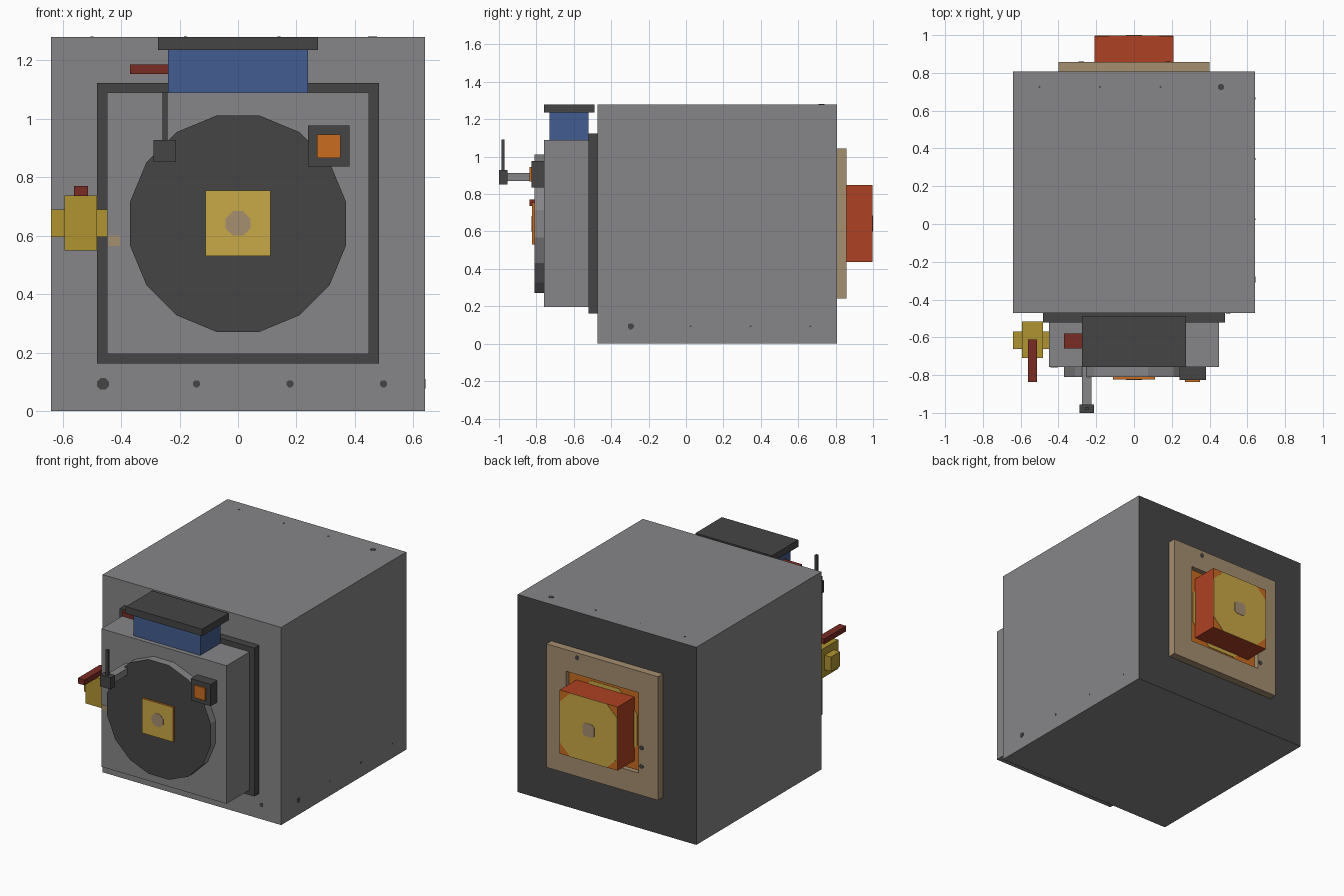
import bpy, bmesh, math
from mathutils import Matrix, Vector

if "Cube" in bpy.data.objects:
    bpy.data.objects.remove(bpy.data.objects["Cube"])


def srgb(code):
    vals = [int(code[i:i + 2], 16) / 255 for i in (0, 2, 4)]
    return [v / 12.92 if v < 0.04 else ((v + 0.055) / 1.055) ** 2.4 for v in vals] + [1]


def material(name, code):
    m = bpy.data.materials.new(name)
    m.use_nodes = True
    m.diffuse_color = srgb(code)
    m.node_tree.nodes["Principled BSDF"].inputs["Base Color"].default_value = srgb(code)
    return m


STEEL = material("steel grey", "868688")
IRON = material("dark iron", "454545")
BLUE = material("water blue", "425C90")
BRASS = material("brass", "B19432")
YELLOW = material("glow yellow", "C9A847")
ORANGE = material("glow orange", "CA6C20")
RED = material("hot red", "AE4123")
MAROON = material("dark red", "782C24")
TAN = material("tan", "A58E70")

MID = 0.643  # height of the front and back centrelines


def finish(name, bm, mats, rule=None):
    bmesh.ops.recalc_face_normals(bm, faces=bm.faces)
    if rule:
        for f in bm.faces:
            f.material_index = int(rule(f.normal))
    me = bpy.data.meshes.new(name)
    bm.to_mesh(me)
    bm.free()
    for m in mats:
        me.materials.append(m)
    ob = bpy.data.objects.new(name, me)
    bpy.context.collection.objects.link(ob)


def box(name, x, y, z, *mats, rule=None):
    """Box from its (low, high) ranges."""
    bm = bmesh.new()
    size = (x[1] - x[0], y[1] - y[0], z[1] - z[0], 1)
    mid = Vector((x[0] + x[1], y[0] + y[1], z[0] + z[1])) / 2
    bmesh.ops.create_cube(bm, size=1, matrix=Matrix.Translation(mid) @ Matrix.Diagonal(size))
    finish(name, bm, mats, rule)


def prism(name, centre, apothem, depth, sides, *mats, axis="Y", rule=None):
    """Regular prism with flat sides facing the axes."""
    bm = bmesh.new()
    rot = {"X": Matrix.Rotation(math.pi / 2, 4, "Y"), "Y": Matrix.Rotation(math.pi / 2, 4, "X"),
           "Z": Matrix.Identity(4)}[axis]
    r = apothem / math.cos(math.pi / sides)
    bmesh.ops.create_cone(bm, cap_ends=True, segments=sides, radius1=r, radius2=r, depth=depth,
                          matrix=Matrix.Translation(Vector(centre)) @ rot @ Matrix.Rotation(math.pi / sides, 4, "Z"))
    finish(name, bm, mats, rule)


def cut_corner_plate(name, y, half, cut, thick, mat):
    """Square plate with clipped corners, facing back."""
    s = half - cut
    pts = [(half, s), (s, half), (-s, half), (-half, s), (-half, -s), (-s, -half), (s, -half), (half, -s)]
    bm = bmesh.new()
    face = bm.faces.new([bm.verts.new((x, y, MID + z)) for x, z in pts])
    out = bmesh.ops.extrude_face_region(bm, geom=[face])["geom"]
    bmesh.ops.translate(bm, verts=[v for v in out if isinstance(v, bmesh.types.BMVert)], vec=(0, thick, 0))
    finish(name, bm, [mat])


def faces_front(n):
    return n.y < -0.9


def faces_back(n):
    return n.y > 0.9


# Main casing with a dark back
box("casing", (-0.64, 0.64), (-0.472, 0.808), (0, 1.28), STEEL, IRON, rule=faces_back)

# Front flange and door block
box("front_flange", (-0.482, 0.482), (-0.522, -0.47), (0.162, 1.123), IRON)
box("door_block", (-0.449, 0.449), (-0.758, -0.52), (0.196, 1.09), STEEL)

# Sixteen-sided hatch with a glowing window
prism("hatch", (0, -0.783, 0.641), 0.37, 0.054, 16, STEEL, IRON, rule=faces_front)
box("hatch_window", (-0.112, 0.112), (-0.823, -0.805), (0.53, 0.754), ORANGE, YELLOW, rule=faces_front)
prism("window_core", (0, -0.823, 0.642), 0.042, 0.004, 8, TAN)

# Water hopper with lid and side handle
box("water_hopper", (-0.24, 0.24), (-0.729, -0.52), (1.085, 1.236), BLUE)
box("hopper_lid", (-0.274, 0.274), (-0.758, -0.488), (1.235, 1.28), IRON)
box("hopper_handle", (-0.37, -0.235), (-0.66, -0.58), (1.154, 1.185), MAROON)

# Lever on a stem
box("lever_stem", (-0.275, -0.225), (-0.96, -0.755), (0.87, 0.914), STEEL)
box("lever_knob", (-0.289, -0.212), (-1, -0.955), (0.852, 0.928), IRON)
box("lever_rod", (-0.258, -0.242), (-0.986, -0.97), (0.925, 1.092), IRON)

# Indicator lamp
box("lamp_housing", (0.24, 0.382), (-0.825, -0.755), (0.836, 0.977), IRON)
box("lamp", (0.27, 0.35), (-0.836, -0.82), (0.866, 0.946), ORANGE)

# Side valve
box("valve_pipe", (-0.64, -0.445), (-0.663, -0.57), (0.596, 0.69), BRASS)
box("valve_body", (-0.594, -0.482), (-0.71, -0.517), (0.549, 0.737), BRASS)
box("valve_handle", (-0.562, -0.514), (-0.836, -0.612), (0.735, 0.77), MAROON)
box("door_mark", (-0.443, -0.403), (-0.76, -0.755), (0.565, 0.6), TAN)

# Back port: tan frame around a glowing panel
for side, sign in (("left", 1), ("right", -1)):
    lo, hi = sorted((sign * 0.26, sign * 0.4))
    box("port_frame_" + side, (lo, hi), (0.805, 0.857), (MID - 0.4, MID + 0.4), TAN)
for side, sign in (("top", 1), ("bottom", -1)):
    lo, hi = sorted((MID + sign * 0.26, MID + sign * 0.4))
    box("port_frame_" + side, (-0.26, 0.26), (0.805, 0.857), (lo, hi), TAN)
box("port_panel", (-0.26, 0.26), (0.805, 0.825), (MID - 0.26, MID + 0.26), ORANGE)
cut_corner_plate("port_panel_glow", 0.824, 0.23, 0.13, 0.004, YELLOW)

# Hot block projecting from the port
box("hot_block", (-0.208, 0.208), (0.82, 0.996), (MID - 0.206, MID + 0.206), RED, ORANGE, rule=faces_back)
cut_corner_plate("hot_block_glow", 0.995, 0.206, 0.075, 0.003, YELLOW)
cut_corner_plate("hot_block_core", 0.997, 0.042, 0.015, 0.003, TAN)

# Rivets
for i in range(4):
    r = 0.02 if i == 0 else 0.012
    prism("front_rivet", (-0.462 + 0.32 * i, -0.472, 0.093), r, 0.004, 8, IRON)
    r = 0.016 if i == 0 else 0.005
    prism("side_rivet", (0.64, -0.295 + 0.32 * i, 0.093), r, 0.004, 8, IRON, axis="X")
    r = 0.016 if i == 3 else 0.005
    prism("top_rivet", (-0.5 + 0.32 * i, 0.725, 1.28), r, 0.004, 8, IRON, axis="Z")
for x, z in ((0.18, 1.01), (-0.28, 0.55), (-0.28, 0.43)):
    prism("port_rivet", (x, 0.857, z), 0.014, 0.004, 8, IRON)
